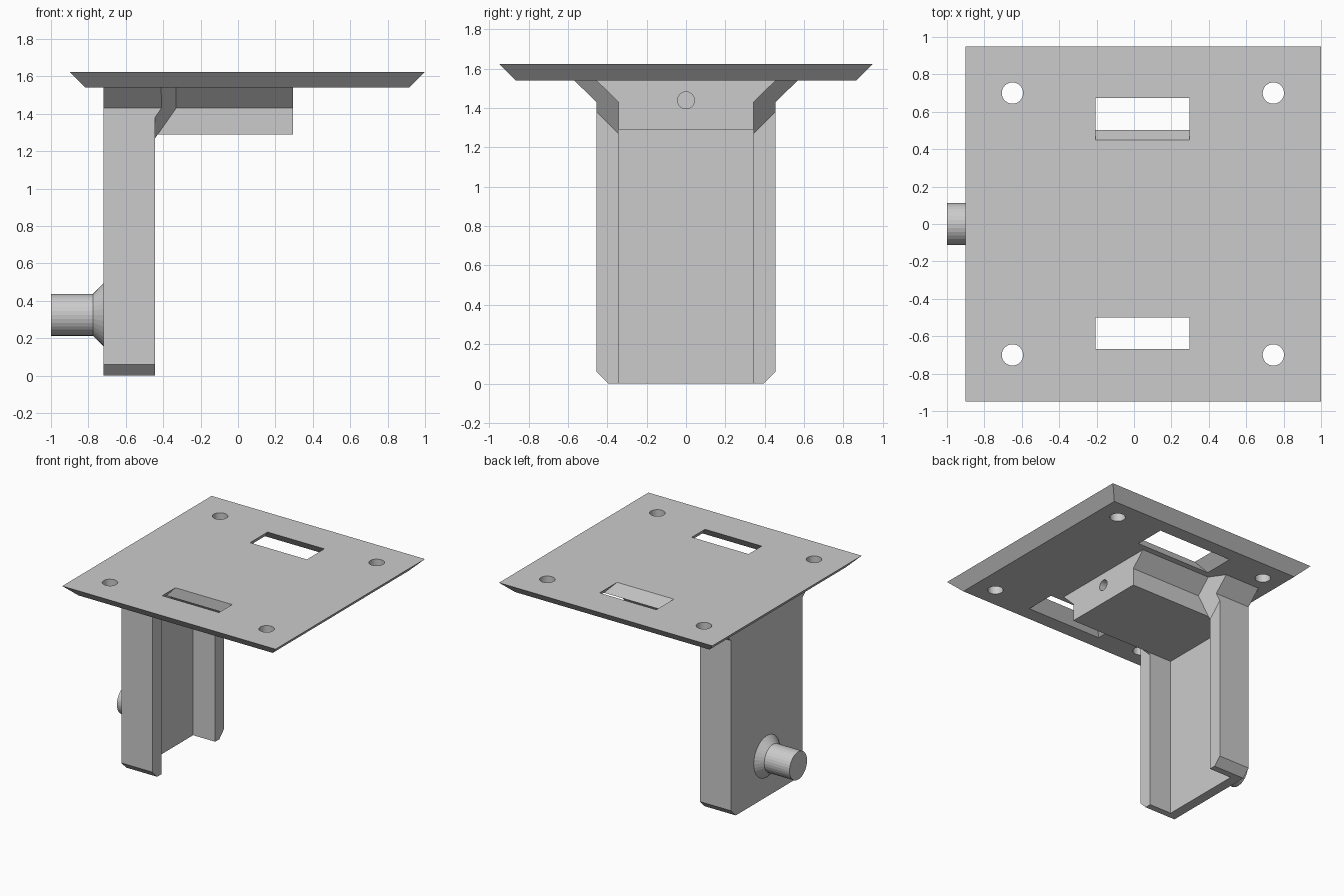
import bpy, bmesh, math
from mathutils import Matrix

if "Cube" in bpy.data.objects:
    bpy.data.objects.remove(bpy.data.objects["Cube"])


def finish(name, bm):
    bmesh.ops.recalc_face_normals(bm, faces=bm.faces)
    me = bpy.data.meshes.new(name)
    bm.to_mesh(me)
    bm.free()
    ob = bpy.data.objects.new(name, me)
    bpy.context.collection.objects.link(ob)
    return ob


def loft(name, a, b):
    """Solid between two matching loops of 3D points."""
    bm = bmesh.new()
    va = [bm.verts.new(p) for p in a]
    vb = [bm.verts.new(p) for p in b]
    bm.faces.new(va)
    bm.faces.new(vb)
    n = len(a)
    for i in range(n):
        j = (i + 1) % n
        bm.faces.new((va[i], va[j], vb[j], vb[i]))
    return finish(name, bm)


def prism_x(name, profile, x0, x1):
    """Extrude a (y, z) profile along x; x1 may be a function of y and z."""
    end = x1 if callable(x1) else (lambda y, z: x1)
    return loft(name, [(x0, y, z) for y, z in profile],
                [(end(y, z), y, z) for y, z in profile])


def rect(x0, x1, y0, y1, z):
    return [(x0, y0, z), (x1, y0, z), (x1, y1, z), (x0, y1, z)]


def cone(name, r1, r2, depth, loc, along_x=False, sides=32):
    bm = bmesh.new()
    m = Matrix.Translation(loc)
    if along_x:
        m = m @ Matrix.Rotation(math.pi / 2, 4, 'Y')
    bmesh.ops.create_cone(bm, cap_ends=True, segments=sides, radius1=r1,
                          radius2=r2, depth=depth, matrix=m)
    return finish(name, bm)


def cut(ob, cutter):
    mod = ob.modifiers.new("cut", 'BOOLEAN')
    mod.operation = 'DIFFERENCE'
    mod.solver = 'EXACT'
    mod.object = cutter
    cutter.hide_render = True
    bpy.context.view_layer.objects.active = ob
    bpy.ops.object.modifier_apply(modifier=mod.name)
    bpy.data.objects.remove(cutter)


TOP, UNDER = 1.625, 1.54
BACK, FRONT = -0.72, -0.443
IN, OUT = 0.343, 0.455

# Mounting plate with bevelled underside
plate = loft("mounting_plate", rect(-0.9, 1.0, -0.95, 0.95, TOP),
             rect(-0.815, 0.915, -0.865, 0.865, UNDER))

# Screw holes
for x in (-0.65, 0.745):
    for y in (-0.7, 0.7):
        cut(plate, cone("screw_cutter", 0.057, 0.057, 0.4, (x, y, 1.58)))


# Strap slots, widening downwards; the inner wall slopes on one side only
def slot(y_in, y_in_low, y_out, s):
    def ring(z, k):
        t = (TOP - z) / (TOP - UNDER)
        yi = y_in + (y_in_low - y_in) * t
        yo = y_out + 0.08 * t
        return rect(-0.207 - 0.08 * t, 0.298 + 0.08 * t, s * yi, s * yo, z)
    cut(plate, loft("slot_cutter", ring(TOP + 0.02, 0), ring(UNDER - 0.02, 0)))


slot(0.45, 0.503, 0.673, 1)
slot(0.50, 0.50, 0.668, -1)

# Support block with flared top edges and a blind hole in its end
half = [(IN, 1.29), (IN, 1.43), (OUT, UNDER)]
block = prism_x("support_block", half + [(-y, z) for y, z in reversed(half)],
                -0.64, 0.295)
cut(block, cone("hole_cutter", 0.043, 0.043, 1.0, (0.295, 0, 1.44), True))

# Post: web, two flanges and their slanted top gussets
prism_x("post_web", [(-IN, 0), (IN, 0), (IN, UNDER), (-IN, UNDER)], BACK, -0.64)
for side, s in (("left", -1), ("right", 1)):
    flange = [(IN, 0), (0.395, 0), (OUT, 0.06), (OUT, UNDER), (IN, UNDER)]
    prism_x(f"{side}_flange", [(s * y, z) for y, z in flange], BACK, FRONT)
    gusset = [(IN, 1.27), (OUT, 1.382), (OUT, 1.43), (0.567, UNDER),
              (OUT, UNDER), (IN, 1.43)]
    prism_x(f"{side}_gusset", [(s * y, z) for y, z in gusset], BACK,
            lambda y, z: FRONT + 0.7 * (z - 1.27 - (abs(y) - IN)))

# Pin on the back of the post with a flared collar
pin = cone("pin", 0.112, 0.112, 0.28, (-0.86, 0, 0.325), True)
collar = cone("pin_collar", 0.112, 0.167, 0.055, (-0.7475, 0, 0.325), True)
